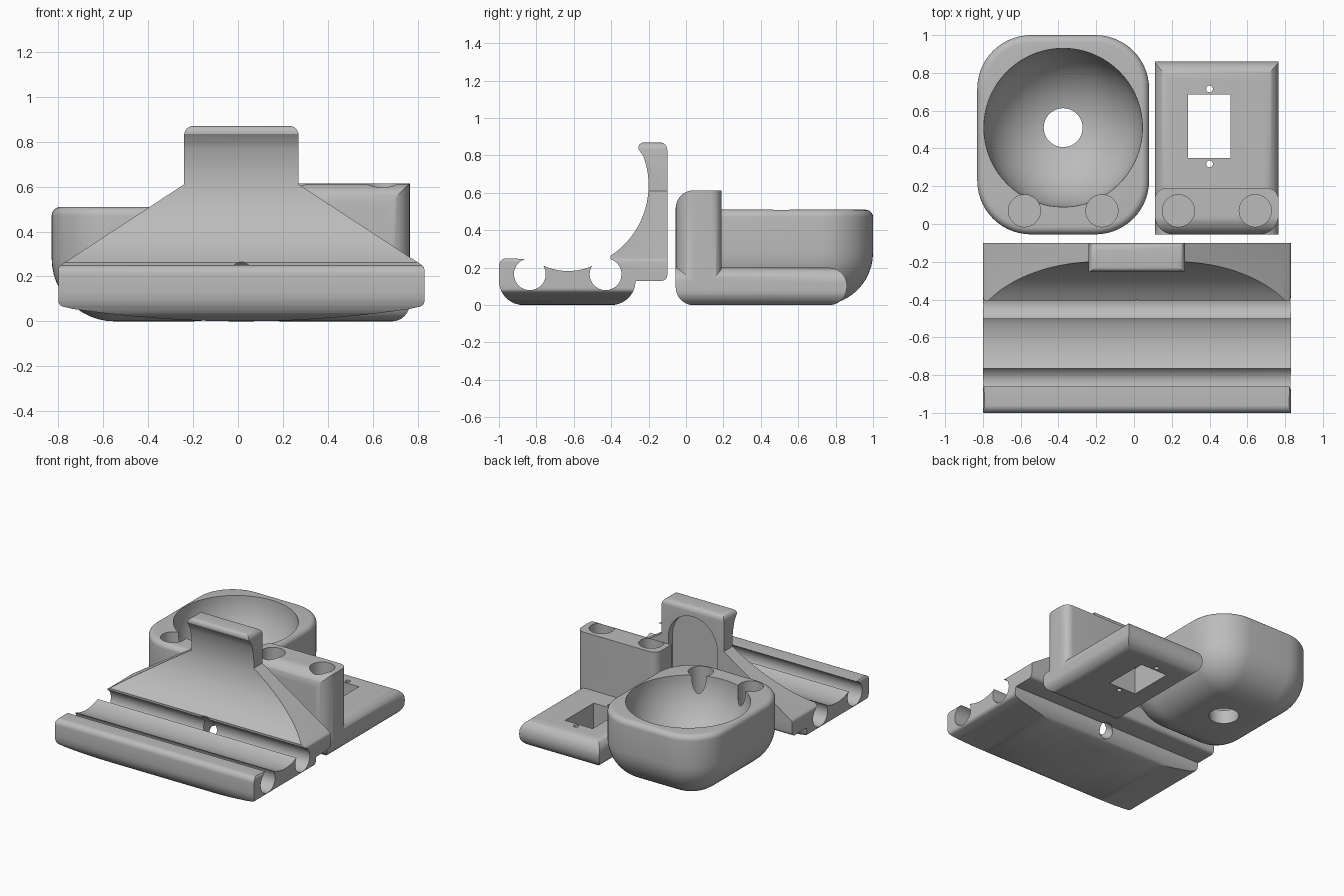
import bpy, bmesh, math
from mathutils import Vector

if "Cube" in bpy.data.objects:
    bpy.data.objects.remove(bpy.data.objects["Cube"])

grey = bpy.data.materials.new("matte_grey")
grey.diffuse_color = (0.5, 0.5, 0.5, 1)
grey.use_nodes = True
grey.node_tree.nodes["Principled BSDF"].inputs["Base Color"].default_value = grey.diffuse_color


def arc(cx, cy, r, a0, a1, n=10):
    """Points of an arc, angles in degrees."""
    return [(cx + r * math.cos(math.radians(a0 + (a1 - a0) * i / n)),
             cy + r * math.sin(math.radians(a0 + (a1 - a0) * i / n))) for i in range(n + 1)]


def round_rect(x0, x1, y0, y1, radii, n=10):
    """Rounded rectangle; radii for lower left, lower right, upper right, upper left."""
    pts = []
    for k, r in enumerate(radii):
        cx = x1 - r if k in (1, 2) else x0 + r
        cy = y1 - r if k in (2, 3) else y0 + r
        pts += arc(cx, cy, r, 180 + 90 * k, 270 + 90 * k, n) if r else [(cx, cy)]
    return pts


def loft(name, rings):
    """Closed solid through equal-length rings of points."""
    bm = bmesh.new()
    rows = [[bm.verts.new(p) for p in ring] for ring in rings]
    n = len(rows[0])
    for a, b in zip(rows, rows[1:]):
        for i in range(n):
            bm.faces.new((a[i], a[(i + 1) % n], b[(i + 1) % n], b[i]))
    bm.faces.new(rows[0][::-1])
    bm.faces.new(rows[-1])
    bmesh.ops.recalc_face_normals(bm, faces=bm.faces)
    mesh = bpy.data.meshes.new(name)
    bm.to_mesh(mesh)
    bm.free()
    obj = bpy.data.objects.new(name, mesh)
    bpy.context.collection.objects.link(obj)
    mesh.materials.append(grey)
    return obj


def prism(name, pts, axis, lo, hi):
    """Extrude a 2D outline along an axis: x uses (y,z), y uses (x,z), z uses (x,y)."""
    place = {"x": lambda p, t: (t, p[0], p[1]),
             "y": lambda p, t: (p[0], t, p[1]),
             "z": lambda p, t: (p[0], p[1], t)}[axis]
    return loft(name, [[place(p, t) for p in pts] for t in (lo, hi)])


def rod(start, end, r, n=48):
    """Cylinder between two points."""
    start, end = Vector(start), Vector(end)
    q = (end - start).to_track_quat("Z", "Y")
    ring = [q @ Vector((x, y, 0)) for x, y in arc(0, 0, r, 0, 360, n)[:-1]]
    return loft("cutter", [[start + v for v in ring], [end + v for v in ring]])


def boolean(obj, other, op="DIFFERENCE"):
    mod = obj.modifiers.new("cut", "BOOLEAN")
    mod.object, mod.operation, mod.solver = other, op, "EXACT"
    bpy.context.view_layer.objects.active = obj
    bpy.ops.object.modifier_apply(modifier=mod.name)
    bpy.data.objects.remove(other)


def finish(obj):
    bpy.ops.object.select_all(action="DESELECT")
    obj.select_set(True)
    bpy.context.view_layer.objects.active = obj
    bpy.ops.object.shade_smooth_by_angle(angle=math.radians(32))


# Bowl: rounded block with a deep bottom fillet and a soft rim
def bowl_ring(d, z):
    r = 0.285 - d
    return [(x, y, z) for x, y in round_rect(-0.83 + d, 0.08 - d, -0.055 + d, 1 - d, [r] * 4, 14)]


steps = [i / 12 * math.pi / 2 for i in range(13)]
rings = [bowl_ring(0.28 * (1 - math.sin(a)), 0.28 * (1 - math.cos(a))) for a in steps]
rings += [bowl_ring(0.04 * (1 - math.cos(a)), 0.47 + 0.04 * math.sin(a)) for a in steps[::2]]
bowl = loft("bowl", rings)

# Hemispherical hollow, drain hole and two blind pen holes
cut = arc(0, 0.51, 0.42, -89, 0, 24)
hollow = [[(-0.375 + r * math.cos(a), 0.51 + r * math.sin(a), z)
           for a in (2 * math.pi * k / 72 for k in range(72))] for r, z in cut + [(0.42, 0.7)]]
boolean(bowl, loft("cutter", hollow))
boolean(bowl, rod((-0.375, 0.51, -0.1), (-0.375, 0.51, 0.3), 0.103))
for x in (-0.58, -0.17):
    boolean(bowl, rod((x, 0.07, 0.2), (x, 0.07, 0.7), 0.085))
finish(bowl)

# Plate holder: base with rounded, mitred edges
holder = prism("plate_holder", round_rect(-0.055, 0.86, 0, 0.2, (0.095, 0.095, 0.095, 0)), "x", 0, 0.9)
boolean(holder, prism("cutter", round_rect(0.11, 0.765, 0, 0.2, (0.08, 0.08, 0.08, 0.08)),
                      "y", -0.2, 1), "INTERSECT")
# Tower with rounded corners and a rounded front top edge
tower = prism("tower", round_rect(0.11, 0.765, -0.055, 0.19, (0.1, 0.1, 0.06, 0.06)), "z", -0.1, 0.8)
boolean(tower, prism("cutter", round_rect(-0.055, 0.3, 0, 0.613, (0.095, 0, 0, 0.095)),
                     "x", 0, 0.9), "INTERSECT")
boolean(tower, prism("cutter", round_rect(0.11, 0.765, 0, 0.7, (0.08, 0.08, 0, 0)),
                     "y", -0.2, 1), "INTERSECT")
boolean(holder, tower, "UNION")
# Window, screw holes and tower holes
boolean(holder, prism("cutter", round_rect(0.285, 0.512, 0.35, 0.685, (0, 0, 0, 0)), "z", -0.1, 0.4))
for y in (0.318, 0.715):
    boolean(holder, rod((0.4, y, -0.1), (0.4, y, 0.4), 0.018, 20))
for x in (0.235, 0.642):
    boolean(holder, rod((x, 0.07, 0.2), (x, 0.07, 0.8), 0.085))
finish(holder)

# Grooved tray and back rest: side profile as (y, z)
G = 0.165
profile = arc(-0.87, 0.13, 0.13, 180, 270)                    # front underside
profile += arc(-0.4, 0.13, 0.13, 270, 360)                    # rear underside
profile += arc(-0.13, 0.16, 0.03, 270, 360, 5)                # back foot
profile += arc(-0.14, 0.83, 0.04, 0, 90, 6)                   # back top
profile += arc(-0.225, 0.84, 0.03, 90, 190, 6)                # front top
profile += arc(-0.65, 0.64, 0.45, 20, -57, 24)                # curved rest
profile += arc(-0.43, G, 0.085, 72, -213, 36)                 # rear groove
profile += arc(-0.63, 0.5, 0.318, -68, -112, 12)              # dished middle
profile += arc(-0.835, G, 0.085, 33, -253, 36)                # front groove
profile += arc(-0.96, 0.21, 0.04, 90, 180, 6)                 # front lip
tray = prism("tray", profile, "x", -1, 1)

# Front outline as (x, z): bowed bottom, sloped shoulders, narrow neck
C = 0.015
half = [(0.815 * i / 12, 0.065 * (i / 12) ** 2) for i in range(1, 12)]
half += arc(0.79, 0.09, 0.025, -75, 0, 5) + arc(0.79, 0.23, 0.025, 0, 55, 4)
half += [(0.255, 0.61)] + arc(0.215, 0.83, 0.04, 0, 90, 6)
outline = [(C, 0)] + [(C + x, z) for x, z in half] + [(C - x, z) for x, z in half[::-1]]
boolean(tray, prism("cutter", outline, "y", -1.2, 0.2), "INTERSECT")

# Arched recess in the back and slanted cable hole
arch = [(C - 0.2, 0.25), (C + 0.2, 0.25)] + arc(C, 0.6, 0.2, 0, 180, 24)
boolean(tray, prism("cutter", arch, "y", -0.15, 0.1))
boolean(tray, rod((C, -0.46, 0.24), (C, -0.2, 0.02), 0.055, 32))
finish(tray)
